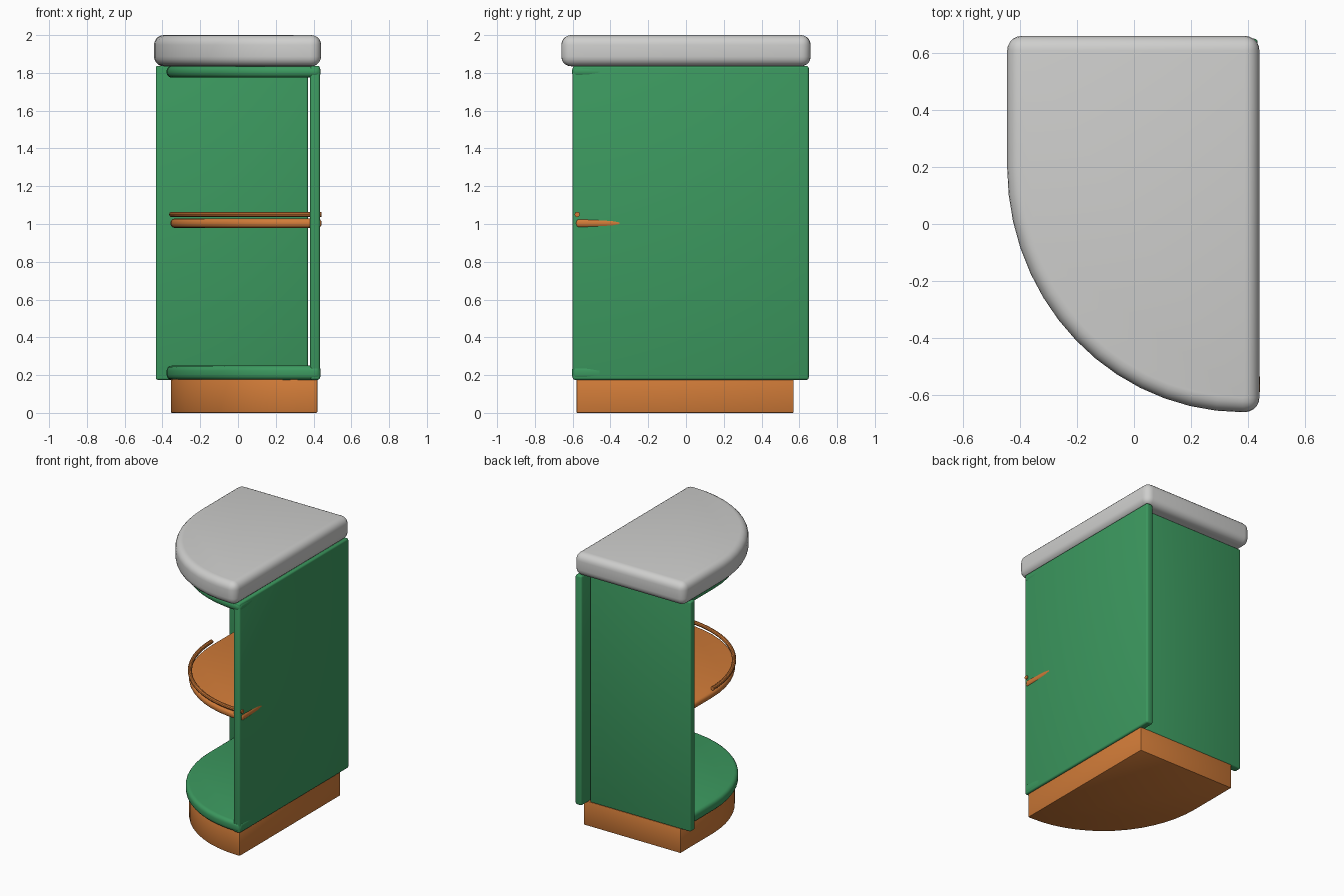
import bpy, bmesh, math

if "Cube" in bpy.data.objects:
    bpy.data.objects.remove(bpy.data.objects["Cube"])


def material(name, rgb):
    m = bpy.data.materials.new(name)
    m.diffuse_color = (*rgb, 1)
    m.use_nodes = True
    m.node_tree.nodes["Principled BSDF"].inputs["Base Color"].default_value = m.diffuse_color
    return m


GREEN = material("green paint", (0.045, 0.32, 0.115))
ORANGE = material("orange wood", (0.64, 0.20, 0.04))
GREY = material("light grey stone", (0.62, 0.62, 0.61))


def finish(obj, mat, bevel, segments):
    obj.data.materials.append(mat)
    bpy.ops.object.select_all(action='DESELECT')
    obj.select_set(True)
    bpy.context.view_layer.objects.active = obj
    if bevel:
        b = obj.modifiers.new("round", 'BEVEL')
        b.width = bevel
        b.segments = segments
        b.limit_method = 'ANGLE'
        b.angle_limit = math.radians(40)
        bpy.ops.object.modifier_apply(modifier=b.name)
    bpy.ops.object.shade_smooth_by_angle(angle=math.radians(35))


def arc(xl, xc, yc, yf, n=14):
    """Quarter ellipse from the left side round to the front."""
    return [(xc - (xc - xl) * math.cos(a), yc - (yc - yf) * math.sin(a))
            for a in (math.pi / 2 * i / n for i in range(n + 1))]


def slab(name, outline, z0, z1, mat, bevel, segments=4):
    bm = bmesh.new()
    f = bm.faces.new([bm.verts.new((x, y, z0)) for x, y in outline])
    top = bmesh.ops.extrude_face_region(bm, geom=[f])
    bmesh.ops.translate(bm, vec=(0, 0, z1 - z0),
                        verts=[v for v in top["geom"] if isinstance(v, bmesh.types.BMVert)])
    bmesh.ops.recalc_face_normals(bm, faces=bm.faces)
    me = bpy.data.meshes.new(name)
    bm.to_mesh(me)
    bm.free()
    obj = bpy.data.objects.new(name, me)
    bpy.context.collection.objects.link(obj)
    finish(obj, mat, bevel, segments)


def quarter(xl, xr, yf, yb, yc, corner, back_right=None):
    """Board outline: straight back and sides, curved front left."""
    back_right = xr if back_right is None else back_right
    return arc(xl, xr - corner, yc, yf) + [(xr, yf), (back_right, yb), (xl, yb)]


def box(x0, x1, y0, y1):
    return [(x0, y0), (x1, y0), (x1, y1), (x0, y1)]


# plinth and worktop
slab("plinth", quarter(-0.355, 0.42, -0.58, 0.57, 0.2, 0.02), 0, 0.178, ORANGE, 0.006, 2)
slab("worktop", quarter(-0.445, 0.44, -0.66, 0.66, 0.2, 0.06), 1.835, 2.0, GREY, 0.052, 5)

# upright panels
slab("side_panel", box(0.382, 0.434, -0.6, 0.65), 0.175, 1.837, GREEN, 0.012, 3)
slab("back_panel", box(-0.435, 0.37, 0.515, 0.57), 0.175, 1.837, GREEN, 0.01, 3)

# bottom and top boards
for name, z0, z1 in (("bottom_board", 0.175, 0.25), ("top_board", 1.775, 1.837)):
    slab(name, quarter(-0.378, 0.439, -0.604, 0.53, 0.2, 0.035, 0.40), z0, z1, GREEN, 0.027)

# middle shelf
slab("middle_shelf", quarter(-0.357, 0.443, -0.585, 0.53, 0.2, 0.03, 0.40), 0.98, 1.028, ORANGE, 0.02)

# guard rail along the shelf edge
curve = bpy.data.curves.new("shelf_rail", 'CURVE')
curve.dimensions = '3D'
curve.bevel_depth = 0.014
curve.bevel_resolution = 3
curve.use_fill_caps = True
path = arc(-0.351, 0.41, 0.2, -0.576, 24) + [(0.442, -0.576)]
spline = curve.splines.new('POLY')
spline.points.add(len(path) - 1)
for p, (x, y) in zip(spline.points, path):
    p.co = (x, y, 1.051, 1)
rail = bpy.data.objects.new("shelf_rail", curve)
bpy.context.collection.objects.link(rail)
bpy.ops.object.select_all(action='DESELECT')
rail.select_set(True)
bpy.context.view_layer.objects.active = rail
bpy.ops.object.convert(target='MESH')
finish(bpy.context.view_layer.objects.active, ORANGE, 0, 0)
